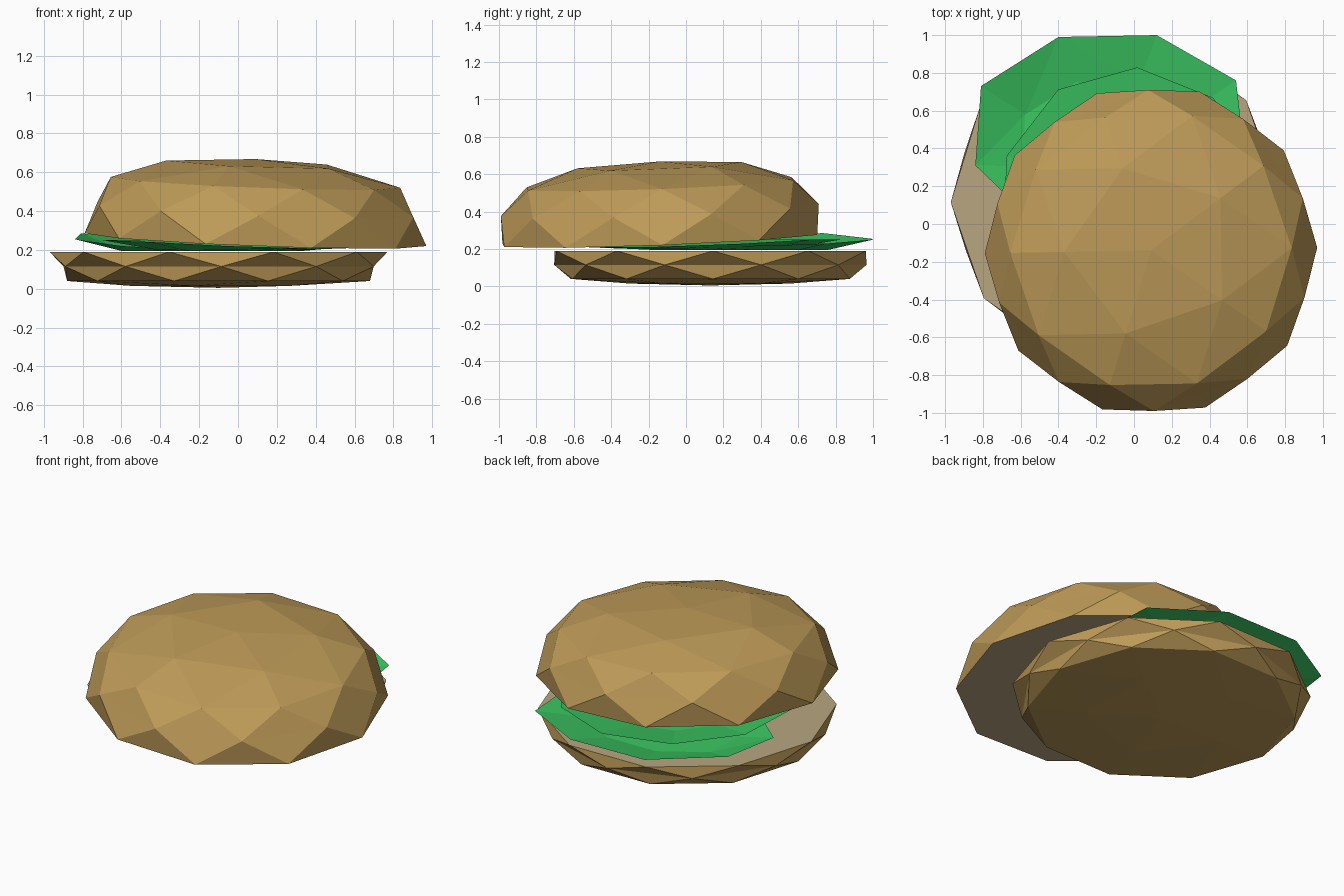
import bpy, bmesh, math
from mathutils import Vector

if "Cube" in bpy.data.objects:
    bpy.data.objects.remove(bpy.data.objects["Cube"])


def material(name, rgb):
    m = bpy.data.materials.new(name)
    m.diffuse_color = (*rgb, 1)
    m.use_nodes = True
    m.node_tree.nodes["Principled BSDF"].inputs["Base Color"].default_value = m.diffuse_color
    return m


CRUST = material("toasted crust", (0.515, 0.328, 0.098))
CRUMB = material("cut crumb", (0.48, 0.38, 0.22))
GREEN = material("leaf green", (0.045, 0.58, 0.125))


def finish(name, bm, mats):
    me = bpy.data.meshes.new(name)
    bm.to_mesh(me)
    bm.free()
    for m in mats:
        me.materials.append(m)
    ob = bpy.data.objects.new(name, me)
    bpy.context.collection.objects.link(ob)
    return ob


def bun(name, center, rings, apex, base):
    """Faceted half sphere: three staggered ten-sided rings, a five-sided ring, an apex.
    rings: (radius, height) pairs, base(x, y): height of the cut plane."""
    bm = bmesh.new()
    cx, cy = center

    def ring(r, h, n, start):
        out = []
        for i in range(n):
            a = math.radians(start) + math.tau * i / n
            x, y = cx + r * math.cos(a), cy + r * math.sin(a)
            out.append(bm.verts.new((x, y, base(x, y) + h)))
        return out

    a, b, c = [ring(r, h, 10, s) for (r, h), s in zip(rings, (1, 19, 1))]
    d = ring(*rings[3], 5, 37)
    top = bm.verts.new((cx, cy, base(cx, cy) + apex))
    cut = bm.faces.new(a[::-1])
    for i in range(10):
        j = (i + 1) % 10
        bm.faces.new((a[i], a[j], b[i]))
        bm.faces.new((b[i], a[j], b[j]))
        bm.faces.new((b[i], c[j], c[i]))
        bm.faces.new((b[i], b[j], c[j]))
    for i in range(5):
        j = (i + 1) % 5
        p, q, r = c[2 * i + 1], c[(2 * i + 2) % 10], c[(2 * i + 3) % 10]
        bm.faces.new((d[i], p, q))
        bm.faces.new((d[i], q, d[j]))
        bm.faces.new((d[j], q, r))
        bm.faces.new((top, d[i], d[j]))
    cut.material_index = 1
    bmesh.ops.recalc_face_normals(bm, faces=bm.faces)
    return finish(name, bm, (CRUST, CRUMB))


def top_base(x, y):
    return 0.21 - 0.038 * (x - 0.36) + 0.038 * (y + 1)


# Domed upper half, leaning slightly
bun("top_bun", (0.09, -0.14),
    ((0.88, 0), (0.85, 0.155), (0.745, 0.295), (0.46, 0.39)), 0.415, top_base)

# Shallow lower half, same build turned downwards
bun("bottom_bun", (-0.1, 0.13),
    ((0.87, 0), (0.835, -0.075), (0.78, -0.15), (0.45, -0.175)), -0.185,
    lambda x, y: 0.19)


def leaf(name, rim, center, floor, k):
    """Thin shallow dish: rim points sloping down to a flat floor."""
    bm = bmesh.new()
    c = Vector((*center, floor))
    outer = [bm.verts.new(p) for p in rim]
    inner = []
    for p in rim:
        q = c.lerp(Vector(p), k)
        q.z = floor
        inner.append(bm.verts.new(q))
    n = len(rim)
    for i in range(n):
        j = (i + 1) % n
        bm.faces.new((inner[i], outer[i], outer[j], inner[j]))
    bm.faces.new(inner)
    bmesh.ops.triangulate(bm, faces=bm.faces)
    return finish(name, bm, (GREEN,))


# Large leaf hanging out at the back
leaf("large_leaf", [
    (0.57, 0.5, 0.22), (0.54, 0.76, 0.23), (0.12, 1.0, 0.25), (-0.4, 0.99, 0.255),
    (-0.81, 0.73, 0.285), (-0.84, 0.31, 0.255), (-0.6, 0.08, 0.22),
    (-0.3, -0.3, 0.205), (0.2, -0.4, 0.205), (0.5, 0.0, 0.21)],
    (-0.14, 0.3), 0.194, 0.65)

# Smaller leaf lying on it
small = []
for i in range(10):
    a = math.radians(15 + 36 * i)
    x, y = 0.7 * math.cos(a) - 0.02, 0.1 + 0.73 * math.sin(a)
    small.append((x, y, min(0.25, top_base(x, y) - 0.02)))
leaf("small_leaf", small, (-0.02, 0.1), 0.202, 0.6)
